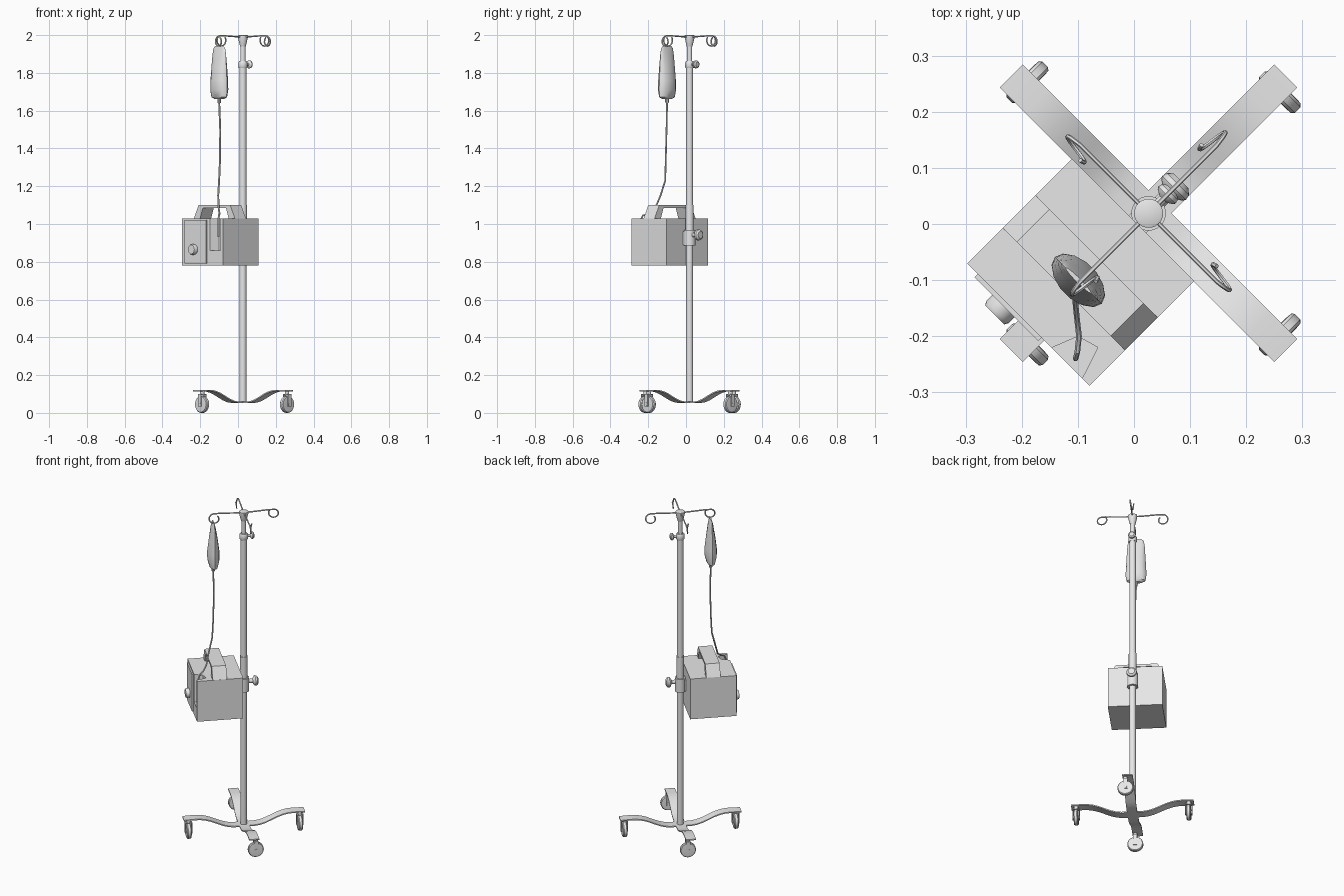
import bpy, bmesh
from math import pi, sin, cos
from mathutils import Matrix, Vector

cube = bpy.data.objects.get("Cube")
if cube:
    bpy.data.objects.remove(cube, do_unlink=True)

grey = bpy.data.materials.new("plain_grey")
grey.use_nodes = True
COLOUR = (0.8, 0.8, 0.8, 1)
grey.diffuse_color = COLOUR
grey.node_tree.nodes["Principled BSDF"].inputs["Base Color"].default_value = COLOUR

# Stand frame: pole on the origin, pump towards -y, turned 45 degrees
FRAME = Matrix.Translation((0.026, 0.019, 0)) @ Matrix.Rotation(-pi / 4, 4, "Z")
TO_BACK = Matrix.Rotation(-pi / 2, 4, "X")    # z axis -> +y
TO_FRONT = Matrix.Rotation(pi / 2, 4, "X")    # z axis -> -y


def add(name, bm, place=Matrix(), smooth=True):
    bmesh.ops.recalc_face_normals(bm, faces=bm.faces)
    mesh = bpy.data.meshes.new(name)
    bm.to_mesh(mesh)
    bm.free()
    return link(name, mesh, place, smooth)


def link(name, mesh, place=Matrix(), smooth=True):
    mesh.materials.clear()
    mesh.materials.append(grey)
    ob = bpy.data.objects.new(name, mesh)
    bpy.context.collection.objects.link(ob)
    ob.matrix_world = FRAME @ place
    if smooth:
        bpy.ops.object.select_all(action="DESELECT")
        ob.select_set(True)
        bpy.context.view_layer.objects.active = ob
        bpy.ops.object.shade_smooth_by_angle(angle=0.6)
    return ob


def loft(name, rings, place=Matrix(), sides=20, smooth=True):
    """Elliptical rings (height, half width, half depth), capped."""
    bm = bmesh.new()
    loops = []
    for z, a, b in rings:
        loops.append([bm.verts.new((a * cos(2 * pi * i / sides), b * sin(2 * pi * i / sides), z))
                      for i in range(sides)])
    for lo, hi in zip(loops, loops[1:]):
        for i in range(sides):
            j = (i + 1) % sides
            bm.faces.new((lo[i], lo[j], hi[j], hi[i]))
    bm.faces.new(loops[0])
    bm.faces.new(loops[-1])
    return add(name, bm, place, smooth)


def lathe(name, profile, place=Matrix(), sides=20):
    return loft(name, [(z, r, r) for r, z in profile], place, sides)


def prism(name, points, depth, place=Matrix(), smooth=False):
    """Outline in x, y pushed along z by depth."""
    bm = bmesh.new()
    face = bm.faces.new([bm.verts.new((x, y, 0)) for x, y in points])
    out = bmesh.ops.extrude_face_region(bm, geom=[face])["geom"]
    bmesh.ops.translate(bm, vec=(0, 0, depth), verts=[v for v in out if isinstance(v, bmesh.types.BMVert)])
    return add(name, bm, place, smooth)


def block(name, lo, hi):
    outline = [(lo[0], lo[1]), (hi[0], lo[1]), (hi[0], hi[1]), (lo[0], hi[1])]
    return prism(name, outline, hi[2] - lo[2], Matrix.Translation((0, 0, lo[2])))


def wire(name, points, radius, place=Matrix()):
    curve = bpy.data.curves.new(name + "_path", "CURVE")
    curve.dimensions = "3D"
    curve.bevel_depth = radius
    curve.bevel_resolution = 1
    curve.use_fill_caps = True
    spline = curve.splines.new("POLY")
    spline.points.add(len(points) - 1)
    for p, co in zip(spline.points, points):
        p.co = (*co, 1)
    temp = bpy.data.objects.new(name + "_path", curve)
    mesh = bpy.data.meshes.new_from_object(temp)
    bpy.data.objects.remove(temp)
    return link(name, mesh, place)


# Pole, sleeves and top cap
lathe("lower_pole", [(0.019, 0.06), (0.019, 1.84)])
lathe("upper_pole", [(0.014, 1.8), (0.014, 1.97)])
lathe("pole_sleeve", [(0.022, 0.95), (0.022, 1.1)])
lathe("pole_clamp", [(0.031, 0.885), (0.031, 0.968)])
lathe("height_collar", [(0.021, 1.825), (0.024, 1.83), (0.024, 1.855), (0.02, 1.862)])
lathe("top_cap", [(0.015, 1.94), (0.018, 1.95), (0.026, 1.985), (0.026, 1.998), (0.022, 2.0)])

# Tightening knobs at the back
for name, z, s in (("clamp_knob", 0.942, 1.0), ("height_knob", 1.845, 0.72)):
    lathe(name, [(0.012, 0.015), (0.012, 0.05), (0.026, 0.058), (0.03, 0.064), (0.028, 0.074), (0.018, 0.082)],
          Matrix.Translation((0, 0, z)) @ TO_BACK @ Matrix.Scale(s, 4))

# Curved legs with casters, and the hooks above them
LEG = [(0, 0.06), (0.06, 0.06), (0.09, 0.064), (0.12, 0.073), (0.155, 0.088), (0.19, 0.104),
       (0.22, 0.114), (0.25, 0.12), (0.28, 0.122), (0.346, 0.12)]
outline = LEG + [(x, z - 0.007) for x, z in reversed(LEG)]
loop_r = 0.027
hook = [(0, 0, 1.99), (0.06, 0, 1.992), (0.13, 0, 1.996)]
for i in range(17):
    a = pi / 2 - i * 1.75 * pi / 16
    hook.append((0.172 + loop_r * cos(a), 0.0012 * i, 1.969 + loop_r * sin(a)))

for i, side in enumerate(("left_front", "left_back", "right_back", "right_front")):
    turn = Matrix.Rotation(i * pi / 2, 4, "Z")
    prism("leg_" + side, outline, 0.058, turn @ Matrix.Translation((0, 0.029, 0)) @ TO_FRONT, True)
    wire("hook_" + side, hook, 0.004, turn)
    shift = 0.0125 if i in (0, 3) else -0.0125
    hub = turn @ Matrix.Translation((0.318, shift, 0.045))
    axle = hub @ Matrix.Rotation(pi / 2, 4, "Y")
    lathe("wheel_" + side, [(0.03, -0.013), (0.041, -0.012), (0.045, -0.007), (0.045, 0.007),
                            (0.041, 0.012), (0.03, 0.013)], axle, 24)
    lathe("axle_" + side, [(0.009, -0.021), (0.009, 0.021)], axle, 12)
    # Fork: an arch of plates over the wheel
    fork = [(-0.02, -0.012), (-0.016, -0.012), (-0.016, 0.05), (0.016, 0.05), (0.016, -0.012),
            (0.02, -0.012), (0.02, 0.055), (-0.02, 0.055)]
    prism("fork_" + side, fork, 0.024, hub @ Matrix.Translation((0, 0.012, 0)) @ TO_FRONT)
    lathe("stem_" + side, [(0.012, 0.05), (0.012, 0.074)], hub, 12)

# Pump body with a tube slot cut in its front edge
body = block("pump_body", (-0.165, -0.292, 0.78), (0.143, -0.028, 1.03))
cutter = prism("slot_cutter", [(0.044, -0.3), (0.066, -0.244), (0.105, -0.233), (0.127, -0.3)], 0.3,
               Matrix.Translation((0, 0, 0.86)))
cutter.hide_render = True
cut = body.modifiers.new("slot", "BOOLEAN")
cut.operation = "DIFFERENCE"
cut.solver = "EXACT"
cut.object = cutter
bpy.context.view_layer.update()
body.data = bpy.data.meshes.new_from_object(body.evaluated_get(bpy.context.evaluated_depsgraph_get()))
body.modifiers.clear()
bpy.data.objects.remove(cutter, do_unlink=True)

# Pump door, dial, carry handle and mounting block
block("pump_door", (-0.139, -0.3, 0.79), (0.022, -0.29, 1.02))
lathe("pump_dial", [(0.028, 0.295), (0.028, 0.315), (0.024, 0.322)],
      Matrix.Translation((-0.066, 0, 0.865)) @ TO_FRONT)
prism("pump_handle", [(-0.165, 1.03), (-0.13, 1.1), (0.107, 1.1), (0.142, 1.03), (0.095, 1.03),
                      (0.075, 1.085), (-0.098, 1.085), (-0.118, 1.03)], 0.082,
      Matrix.Translation((0, -0.12, 0)) @ TO_FRONT)
block("pump_mount", (-0.022, -0.03, 0.89), (0.022, 0, 0.96))

# Fluid bag, flat at the top and full near the bottom
BAG = Matrix.Translation((-0.004, -0.173, 0))
loft("fluid_bag", [(1.662, 0.035, 0.012), (1.672, 0.054, 0.023), (1.71, 0.059, 0.033), (1.76, 0.057, 0.034),
                   (1.83, 0.053, 0.025), (1.9, 0.049, 0.014), (1.93, 0.044, 0.007), (1.942, 0.032, 0.004)],
     BAG, 14)
lathe("bag_port", [(0.009, 1.64), (0.011, 1.668)], BAG, 10)

# Drip tube from the bag into the slot
path = [(-0.1, -0.1, 1.65), (-0.094, -0.103, 1.5), (-0.095, -0.107, 1.35), (-0.1, -0.11, 1.23),
        (-0.105, -0.135, 1.15), (-0.102, -0.165, 1.08), (-0.098, -0.2, 1.055), (-0.101, -0.228, 1.045),
        (-0.104, -0.24, 1.02), (-0.104, -0.24, 0.93)]
inverse = FRAME.inverted()
wire("drip_tube", [inverse @ Vector(p) for p in path], 0.005)
